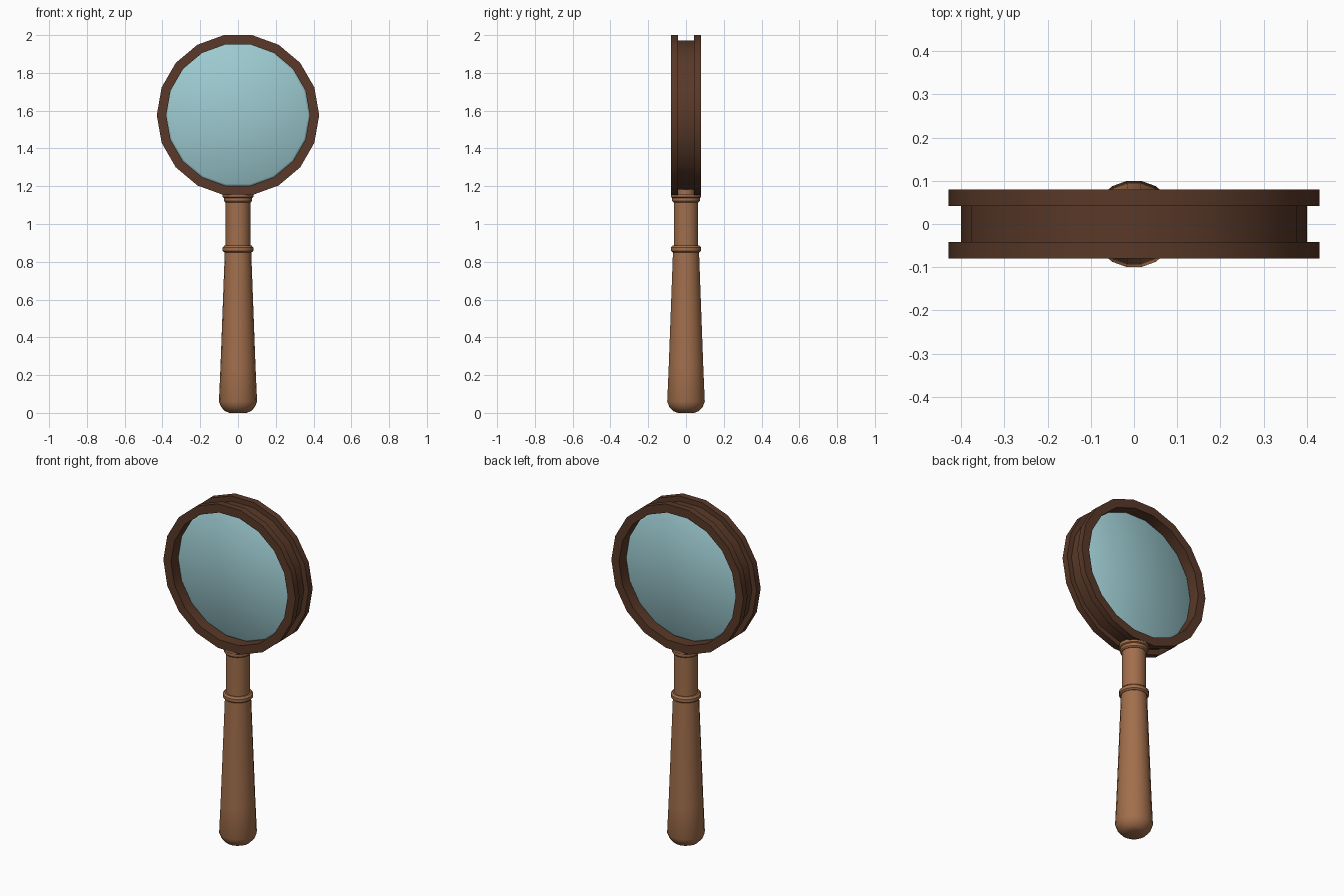
import bpy, bmesh, math
from mathutils import Matrix

if "Cube" in bpy.data.objects:
    bpy.data.objects.remove(bpy.data.objects["Cube"])


def material(name, rgb):
    m = bpy.data.materials.new(name)
    m.diffuse_color = (*rgb, 1)
    m.use_nodes = True
    m.node_tree.nodes["Principled BSDF"].inputs["Base Color"].default_value = m.diffuse_color
    return m


dark_wood = material("dark wood", (0.100, 0.040, 0.021))
light_wood = material("light wood", (0.360, 0.158, 0.072))
glass_blue = material("pale blue glass", (0.34, 0.60, 0.64))

SIDES = 18
CENTRE_Z = 1.5765


def lathe(name, profile, mat, closed=False, upright=True, angle=30):
    """Spin (radius, height) points around z; optionally tip the axis onto y."""
    bm = bmesh.new()
    rings = []
    for r, h in profile:
        rings.append([bm.verts.new((r * math.cos(2 * math.pi * i / SIDES),
                                    r * math.sin(2 * math.pi * i / SIDES), h))
                      for i in range(SIDES)])
    pairs = list(zip(rings, rings[1:]))
    if closed:
        pairs.append((rings[-1], rings[0]))
    else:
        bm.faces.new(rings[0])
        bm.faces.new(rings[-1])
    for a, b in pairs:
        for i in range(SIDES):
            j = (i + 1) % SIDES
            bm.faces.new((a[i], a[j], b[j], b[i]))
    if not upright:
        bm.transform(Matrix.Translation((0, 0, CENTRE_Z)) @ Matrix.Rotation(math.pi / 2, 4, 'X'))
    bmesh.ops.recalc_face_normals(bm, faces=bm.faces)
    me = bpy.data.meshes.new(name)
    bm.to_mesh(me)
    bm.free()
    me.materials.append(mat)
    ob = bpy.data.objects.new(name, me)
    bpy.context.collection.objects.link(ob)
    bpy.ops.object.select_all(action='DESELECT')
    ob.select_set(True)
    bpy.context.view_layer.objects.active = ob
    bpy.ops.object.shade_smooth_by_angle(angle=math.radians(angle))
    return ob


# Wooden rim: two wide flanges with a groove between them
lathe("rim", [(0.38, -0.08), (0.43, -0.08), (0.43, -0.042), (0.40, -0.042),
              (0.40, 0.042), (0.43, 0.042), (0.43, 0.08), (0.38, 0.08)],
      dark_wood, closed=True, upright=False)

# Lens: thin disc with a softened edge on both sides
lathe("lens", [(0.37, -0.022), (0.378, -0.016), (0.385, -0.006),
               (0.385, 0.006), (0.378, 0.016), (0.37, 0.022)],
      glass_blue, upright=False, angle=50)

# Grip: rounded butt and gentle taper
lathe("grip", [(0.045, 0.0), (0.07, 0.01), (0.09, 0.032), (0.101, 0.06),
               (0.093, 0.24), (0.072, 0.80), (0.07, 0.86)], light_wood, angle=35)

# Neck running up into the rim groove
lathe("neck", [(0.065, 0.85), (0.065, 1.155), (0.045, 1.156), (0.045, 1.187)], light_wood)

# Collars at both ends of the neck
lathe("lower_collar", [(0.072, 0.85), (0.081, 0.858), (0.081, 0.876), (0.072, 0.886)], light_wood)
lathe("upper_collar", [(0.068, 1.115), (0.074, 1.122), (0.074, 1.138),
                       (0.081, 1.142), (0.081, 1.16)], light_wood)
